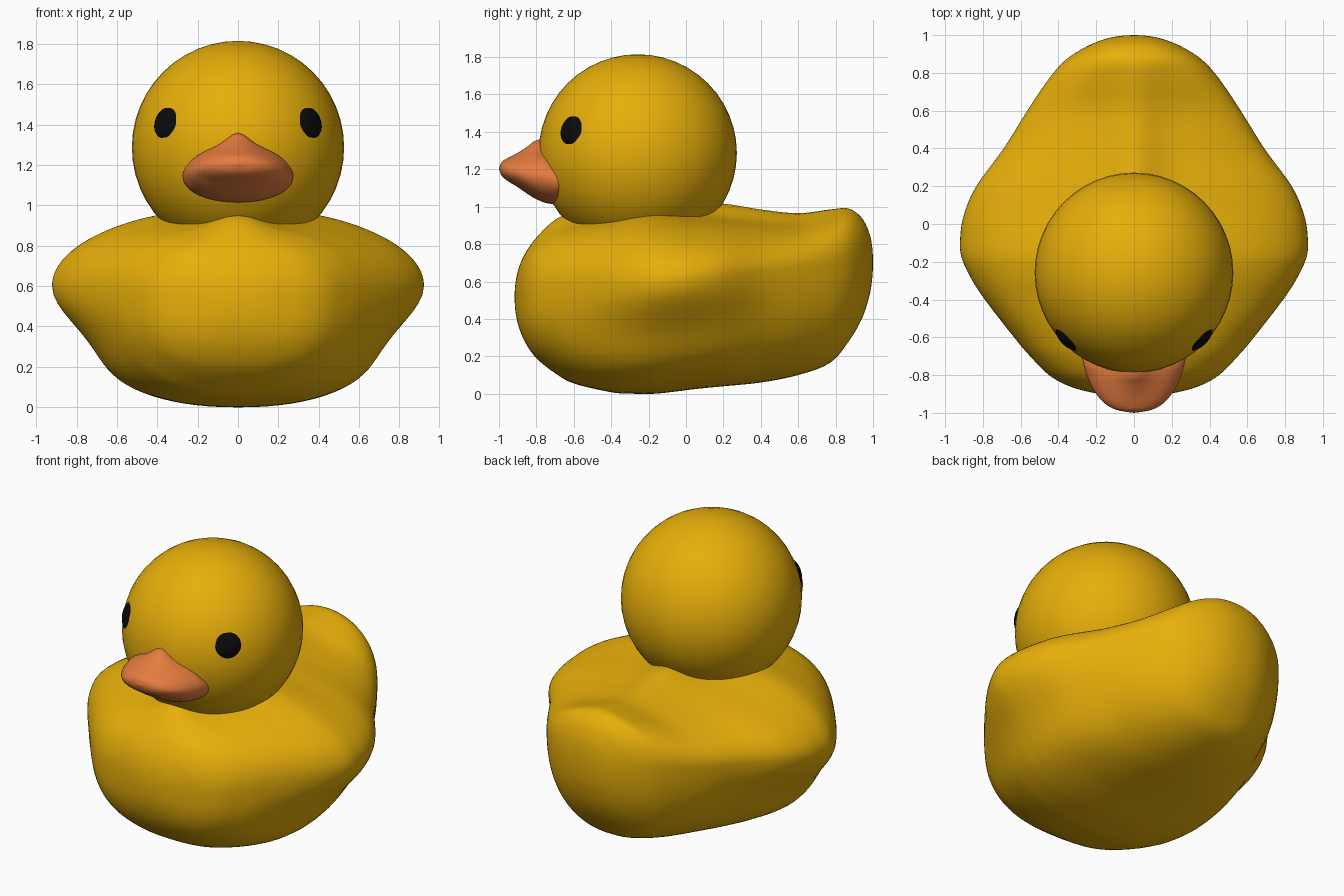
import bpy, bmesh, math
from mathutils import Vector

if "Cube" in bpy.data.objects:
    bpy.data.objects.remove(bpy.data.objects["Cube"])


def material(name, rgb):
    m = bpy.data.materials.new(name)
    m.diffuse_color = (*rgb, 1)
    m.use_nodes = True
    m.node_tree.nodes["Principled BSDF"].inputs["Base Color"].default_value = m.diffuse_color
    return m


yellow = material("yellow", (0.80, 0.43, 0.003))
orange = material("orange", (0.78, 0.20, 0.05))
black = material("black", (0.003, 0.003, 0.003))


def smooth_rows(rows, steps):
    """Catmull-Rom interpolation of the station rows."""
    out = []
    for i in range(len(rows) - 1):
        p0, p1 = rows[max(i - 1, 0)], rows[i]
        p2, p3 = rows[i + 1], rows[min(i + 2, len(rows) - 1)]
        for k in range(steps):
            t = k / steps
            out.append([0.5 * (2 * b + (c - a) * t + (2 * a - 5 * b + 4 * c - d) * t * t
                               + (3 * b - a - 3 * c + d) * t ** 3)
                        for a, b, c, d in zip(p0, p1, p2, p3)])
    return out + [list(rows[-1])]


def clamp(v):
    return max(0.0, min(1.0, v))


def loft(name, rows, mat, top_power, low_power, ridge_width, full=0.0, taper=0.0, n=96, steps=5):
    """Rows: y, half width, bottom z, widest z, top z, centre ridge height."""
    bm = bmesh.new()
    rows = smooth_rows(rows, steps)
    rings = []
    for y, w, zb, zw, zt, ridge in rows[1:-1]:
        ring = []
        # breast and tail sections are squarer than the middle
        extra = full * (clamp((-y - 0.15) / 0.35) + 0.4 * clamp((y - 0.4) / 0.4))
        for i in range(n):
            c, s = math.cos(2 * math.pi * i / n), math.sin(2 * math.pi * i / n)
            p = (top_power if s > 0 else low_power) + extra
            x = math.copysign(w * abs(c) ** (2 / p), c)
            h = abs(s) ** (2 / p)
            if s > 0:
                z = zw + (zt - zw) * h
                z += ridge * math.exp(-(x / ridge_width) ** 2) * min(1, 2 * s)
            else:
                z = zw - (zw - zb) * h
                # slimmer flank below the widest line of the wide sections
                x *= 1 - taper * clamp((w - 0.55) / 0.37) * math.sin(math.pi * min(h, 1)) ** 2
            ring.append(bm.verts.new((x, y, z)))
        rings.append(ring)
    for a, b in zip(rings, rings[1:]):
        for i in range(n):
            j = (i + 1) % n
            bm.faces.new((a[i], a[j], b[j], b[i]))
    for row, ring in ((rows[0], rings[0]), (rows[-1], rings[-1])):
        pole = bm.verts.new((0, row[0], row[3]))
        for i in range(n):
            bm.faces.new((pole, ring[i], ring[(i + 1) % n]))
    bmesh.ops.recalc_face_normals(bm, faces=bm.faces)
    for f in bm.faces:
        f.smooth = True
    me = bpy.data.meshes.new(name)
    bm.to_mesh(me)
    bm.free()
    me.materials.append(mat)
    ob = bpy.data.objects.new(name, me)
    bpy.context.collection.objects.link(ob)
    return ob


def ball(name, centre, radii, mat, segments, facing=None):
    bpy.ops.mesh.primitive_uv_sphere_add(segments=segments, ring_count=segments // 2,
                                         radius=1, location=centre)
    ob = bpy.context.object
    ob.name = name
    ob.scale = radii
    if facing:
        ob.rotation_euler = Vector(facing).to_track_quat('Z', 'Y').to_euler()
    ob.data.materials.append(mat)
    bpy.ops.object.shade_smooth()
    return ob


# Body: wide breast, low saddle back and upturned blunt tail
loft("body", [
    (-0.917, 0.00, 0.52, 0.52, 0.52, 0.00),
    (-0.912, 0.10, 0.44, 0.52, 0.59, 0.00),
    (-0.895, 0.21, 0.36, 0.52, 0.67, 0.00),
    (-0.86, 0.34, 0.275, 0.525, 0.75, 0.00),
    (-0.80, 0.45, 0.19, 0.535, 0.825, 0.01),
    (-0.70, 0.55, 0.11, 0.55, 0.88, 0.05),
    (-0.60, 0.635, 0.055, 0.56, 0.905, 0.06),
    (-0.40, 0.79, 0.008, 0.58, 0.945, 0.04),
    (-0.28, 0.867, 0.00, 0.59, 0.975, 0.02),
    (-0.17, 0.915, 0.00, 0.60, 0.99, 0.01),
    (-0.07, 0.92, 0.01, 0.605, 0.98, 0.02),
    (0.05, 0.90, 0.025, 0.62, 0.96, 0.04),
    (0.20, 0.835, 0.04, 0.64, 0.945, 0.07),
    (0.40, 0.69, 0.06, 0.66, 0.925, 0.06),
    (0.60, 0.565, 0.10, 0.68, 0.92, 0.045),
    (0.77, 0.45, 0.165, 0.70, 0.96, 0.025),
    (0.87, 0.36, 0.28, 0.71, 0.98, 0.01),
    (0.94, 0.25, 0.40, 0.71, 0.94, 0.00),
    (0.98, 0.15, 0.52, 0.70, 0.86, 0.00),
    (0.996, 0.07, 0.62, 0.70, 0.78, 0.00),
    (1.00, 0.00, 0.70, 0.70, 0.70, 0.00),
], yellow, 2.0, 2.15, 0.13, full=0.3, taper=0.11)

# Head
ball("head", (0, -0.258, 1.287), (0.526, 0.53, 0.528), yellow, 48)

# Beak: broad rounded wedge with a raised bridge
loft("beak", [
    (-1.00, 0.00, 1.205, 1.205, 1.205, 0.00),
    (-0.985, 0.09, 1.165, 1.20, 1.24, 0.00),
    (-0.95, 0.155, 1.135, 1.19, 1.262, 0.00),
    (-0.90, 0.20, 1.105, 1.18, 1.28, 0.008),
    (-0.85, 0.23, 1.07, 1.17, 1.295, 0.025),
    (-0.80, 0.25, 1.04, 1.165, 1.305, 0.05),
    (-0.74, 0.268, 1.018, 1.16, 1.30, 0.05),
    (-0.68, 0.27, 1.018, 1.14, 1.25, 0.00),
    (-0.64, 0.21, 1.05, 1.13, 1.18, 0.00),
    (-0.62, 0.00, 1.12, 1.12, 1.12, 0.00),
], orange, 1.8, 2.1, 0.07, n=48)

# Eyes
for side, label in ((1, "right"), (-1, "left")):
    ball(label + "_eye", (side * 0.341, -0.597, 1.402), (0.092, 0.092, 0.05), black, 24,
         facing=(side * 0.345, -0.345, 0.11))
